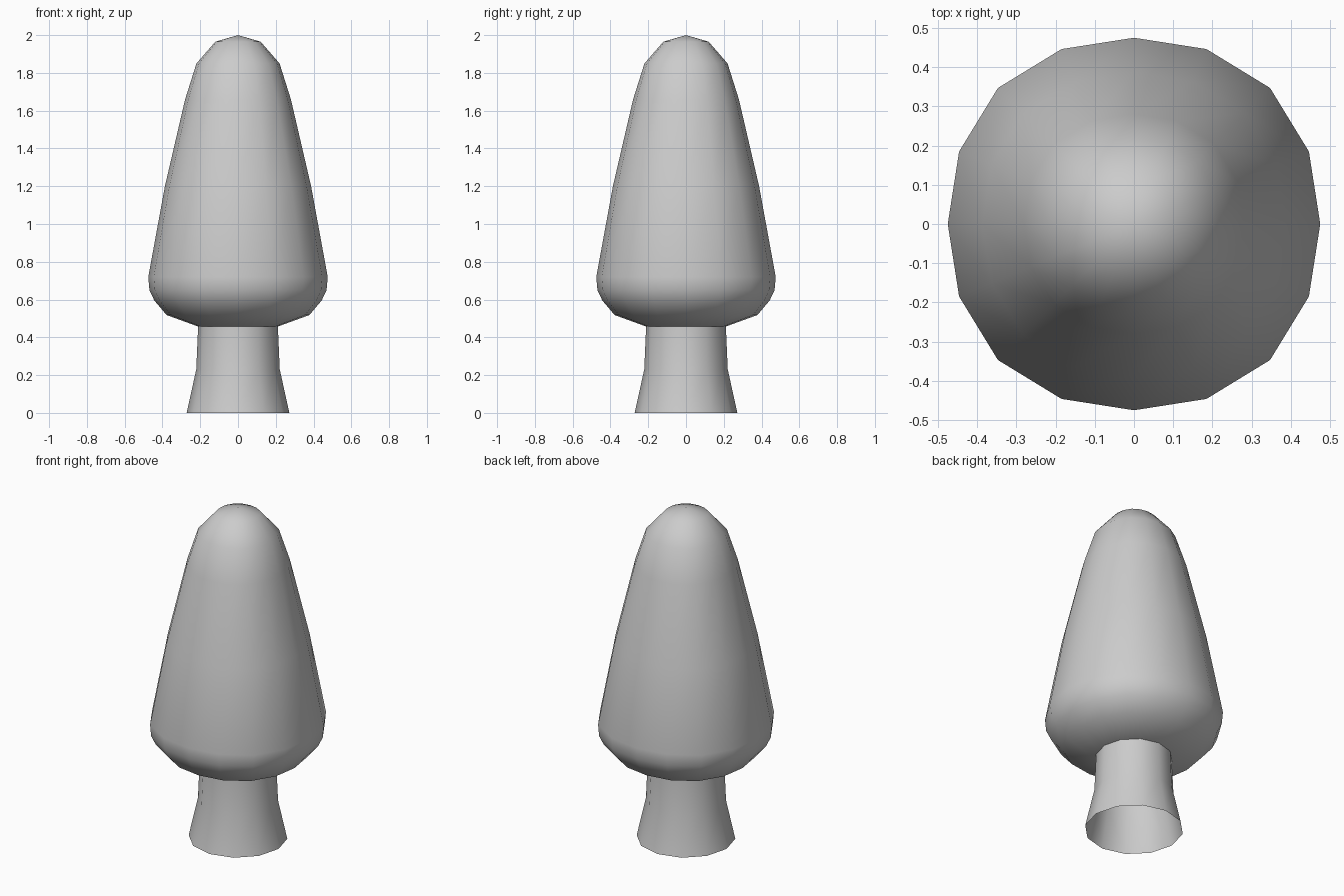
import bpy, bmesh
from math import sin, cos, tau

if "Cube" in bpy.data.objects:
    bpy.data.objects.remove(bpy.data.objects["Cube"])


def lathe(name, profile, sides, squareness=0.0, caps=None):
    """Loft rings (radius, z); squareness pushes the diagonals outward."""
    bm = bmesh.new()
    rings = []
    for r, z in profile:
        ring = []
        for i in range(sides):
            a = tau * i / sides
            k = r * (1 + squareness * sin(2 * a) ** 2)
            ring.append(bm.verts.new((k * cos(a), k * sin(a), z)))
        rings.append(ring)
    for lo, hi in zip(rings, rings[1:]):
        for i in range(sides):
            j = (i + 1) % sides
            bm.faces.new((lo[i], lo[j], hi[j], hi[i]))
    # close the ends to a centre point
    if caps:
        for ring, z in zip((rings[0], rings[-1]), caps):
            tip = bm.verts.new((0, 0, z))
            for i in range(sides):
                bm.faces.new((ring[i], ring[(i + 1) % sides], tip))
    bmesh.ops.recalc_face_normals(bm, faces=bm.faces)
    for f in bm.faces:
        f.smooth = True
    mesh = bpy.data.meshes.new(name)
    bm.to_mesh(mesh)
    bm.free()
    obj = bpy.data.objects.new(name, mesh)
    bpy.context.collection.objects.link(obj)
    return obj


# Foliage: tapered, softly squared crown
lathe("tree_crown",
      [(0.21, 0.457), (0.378, 0.518), (0.443, 0.595), (0.469, 0.65),
       (0.475, 0.72), (0.387, 1.20), (0.28, 1.66), (0.22, 1.85),
       (0.12, 1.965)],
      16, squareness=0.033, caps=(0.445, 2.0))

# Trunk: open flared tube
lathe("tree_trunk", [(0.272, 0.0), (0.221, 0.23), (0.211, 0.46)], 12)
